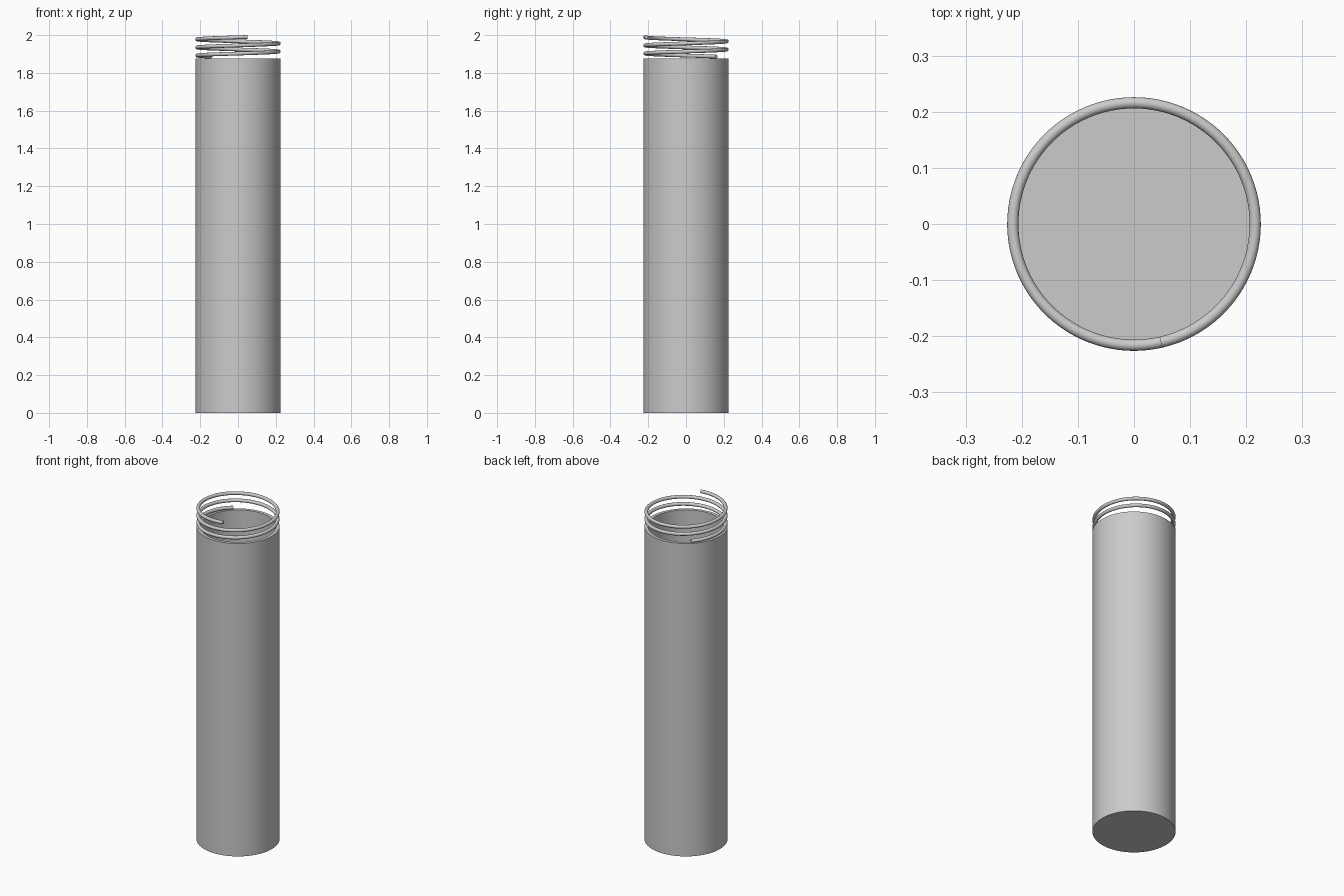
import bpy, bmesh
from math import cos, sin, pi, radians

cube = bpy.data.objects.get("Cube")
if cube:
    bpy.data.objects.remove(cube, do_unlink=True)

# One grey for everything
grey = bpy.data.materials.new("light_grey")
grey.use_nodes = True
colour = (0.6, 0.6, 0.6, 1)
grey.diffuse_color = colour
grey.node_tree.nodes["Principled BSDF"].inputs["Base Color"].default_value = colour

RADIUS, WALL, HEIGHT = 0.226, 0.019, 1.875
SEGMENTS = 96


def finish(bm, name):
    bmesh.ops.recalc_face_normals(bm, faces=bm.faces)
    mesh = bpy.data.meshes.new(name)
    bm.to_mesh(mesh)
    bm.free()
    mesh.materials.append(grey)
    obj = bpy.data.objects.new(name, mesh)
    bpy.context.collection.objects.link(obj)
    bpy.ops.object.select_all(action='DESELECT')
    obj.select_set(True)
    bpy.context.view_layer.objects.active = obj
    bpy.ops.object.shade_smooth_by_angle(angle=radians(35))
    return obj


def skin(bm, rings, closed=True):
    """Bridge successive vertex rings and cap both ends."""
    for a, b in zip(rings, rings[1:]):
        n = len(a)
        for i in range(n):
            j = (i + 1) % n
            bm.faces.new((a[i], a[j], b[j], b[i]))
    bm.faces.new(rings[0])
    bm.faces.new(rings[-1])


# Hollow tube: outer wall, rim, inner wall, each end of the skin closed as a floor
bm = bmesh.new()
inner = RADIUS - WALL
profile = [(RADIUS, 0), (RADIUS, HEIGHT), (inner, HEIGHT), (inner, WALL)]
rings = []
for r, z in profile:
    angles = [2 * pi * i / SEGMENTS for i in range(SEGMENTS)]
    rings.append([bm.verts.new((r * cos(a), r * sin(a), z)) for a in angles])
skin(bm, rings)
finish(bm, "tube_body")

# Spring coil climbing anticlockwise above the rim
bm = bmesh.new()
wire = 0.01
start, end = radians(132), radians(283 + 720)
low, high = 1.886, 1.99
steps, sides = 230, 16
rings = []
for s in range(steps + 1):
    t = s / steps
    a = start + (end - start) * t
    z = low + (high - low) * t
    ring = []
    for k in range(sides):
        b = 2 * pi * k / sides
        r = RADIUS - wire + wire * cos(b)
        ring.append(bm.verts.new((r * cos(a), r * sin(a), z + wire * sin(b))))
    rings.append(ring)
skin(bm, rings)
finish(bm, "spring_coil")
